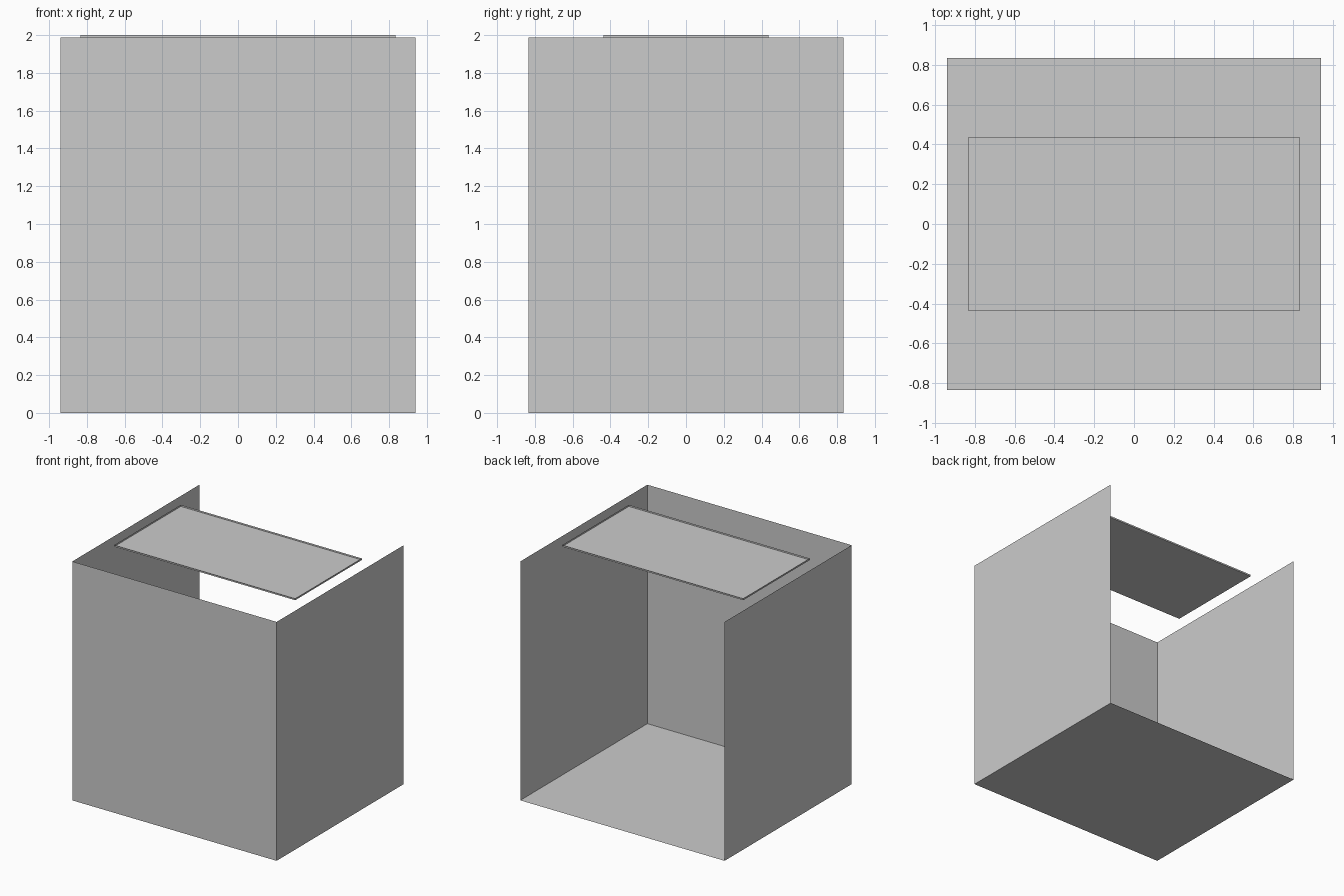
import bpy, bmesh

if "Cube" in bpy.data.objects:
    bpy.data.objects.remove(bpy.data.objects["Cube"])

grey = bpy.data.materials.new("plain grey")
grey.diffuse_color = (0.6, 0.6, 0.6, 1)
grey.use_nodes = True
grey.node_tree.nodes["Principled BSDF"].inputs["Base Color"].default_value = grey.diffuse_color


def open_box(name, hx, hy, z0, z1, removed):
    """Thin-sheet box with the faces pointing along the removed directions left out."""
    bm = bmesh.new()
    bmesh.ops.create_cube(bm, size=2)
    for v in bm.verts:
        v.co = (v.co.x * hx, v.co.y * hy, z1 if v.co.z > 0 else z0)
    bm.normal_update()
    gone = [f for f in bm.faces
            if any(f.normal[axis] * sign > 0.9 for axis, sign in removed)]
    bmesh.ops.delete(bm, geom=gone, context='FACES')
    mesh = bpy.data.meshes.new(name)
    bm.to_mesh(mesh)
    bm.free()
    mesh.materials.append(grey)
    obj = bpy.data.objects.new(name, mesh)
    bpy.context.collection.objects.link(obj)
    return obj


# Cabinet shell: floor, front and two sides, open at the back and top
open_box("cabinet_shell", 0.94, 0.835, 0.0, 1.987, [(1, 1), (2, 1)])

# Shallow tray floating at the top, open upwards
open_box("top_tray", 0.833, 0.438, 1.987, 2.0, [(2, 1)])
